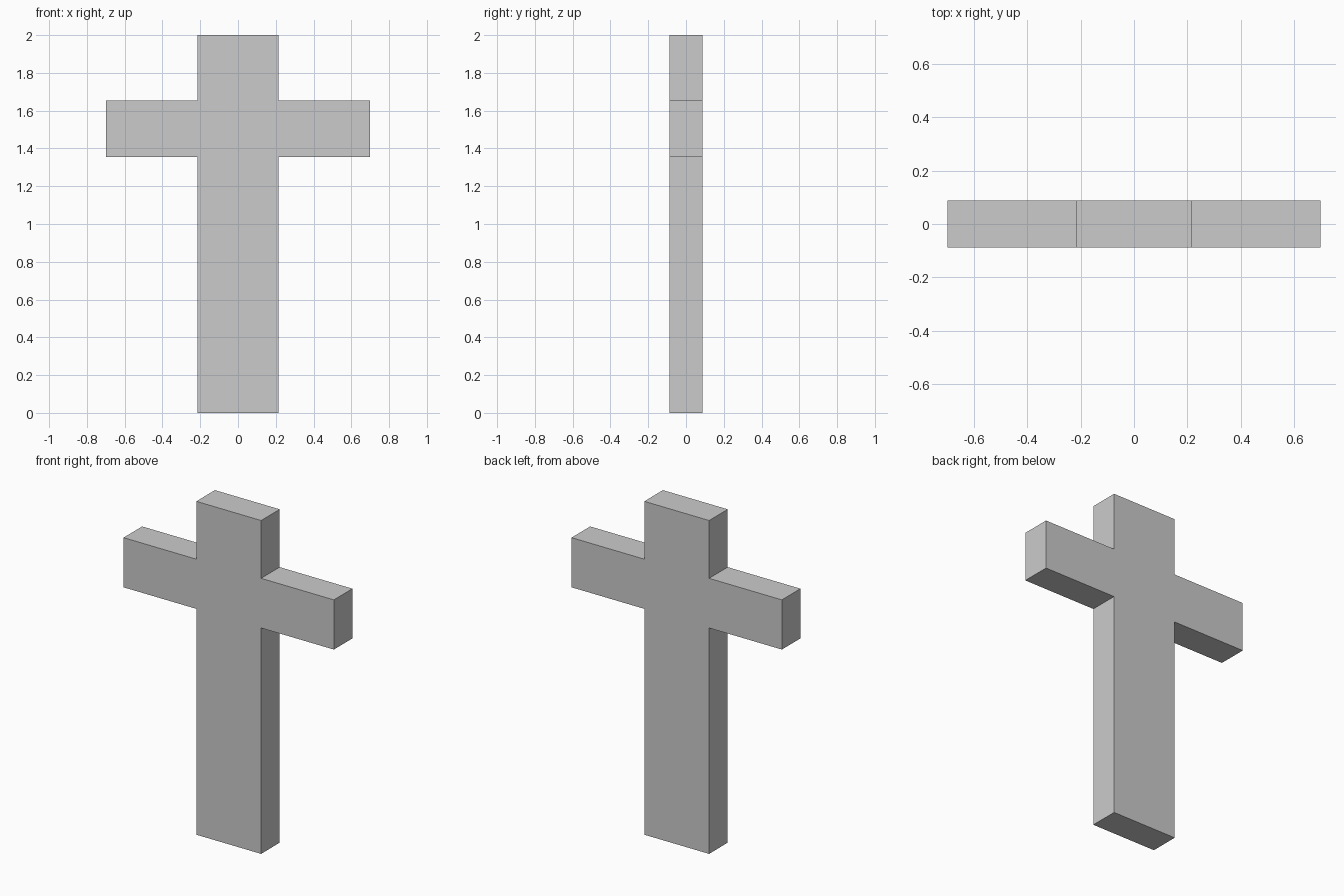
import bpy, bmesh

if "Cube" in bpy.data.objects:
    bpy.data.objects.remove(bpy.data.objects["Cube"])

POST, ARM, DEPTH = 0.215, 0.698, 0.088   # half sizes
ARM_LOW, ARM_HIGH, TOP = 1.355, 1.653, 2.0

# Right half of the outline, mirrored to give the full cross
half = [(POST, 0), (POST, ARM_LOW), (ARM, ARM_LOW),
        (ARM, ARM_HIGH), (POST, ARM_HIGH), (POST, TOP)]
outline = half + [(-x, z) for x, z in reversed(half)]

# Cross: one flat face extruded front to back
bm = bmesh.new()
face = bm.faces.new([bm.verts.new((x, -DEPTH, z)) for x, z in outline])
extruded = bmesh.ops.extrude_face_region(bm, geom=[face], use_keep_orig=True)
back = [v for v in extruded["geom"] if isinstance(v, bmesh.types.BMVert)]
bmesh.ops.translate(bm, verts=back, vec=(0, 2 * DEPTH, 0))
bmesh.ops.recalc_face_normals(bm, faces=bm.faces)

mesh = bpy.data.meshes.new("cross")
bm.to_mesh(mesh)
bm.free()
bpy.context.collection.objects.link(bpy.data.objects.new("cross", mesh))
